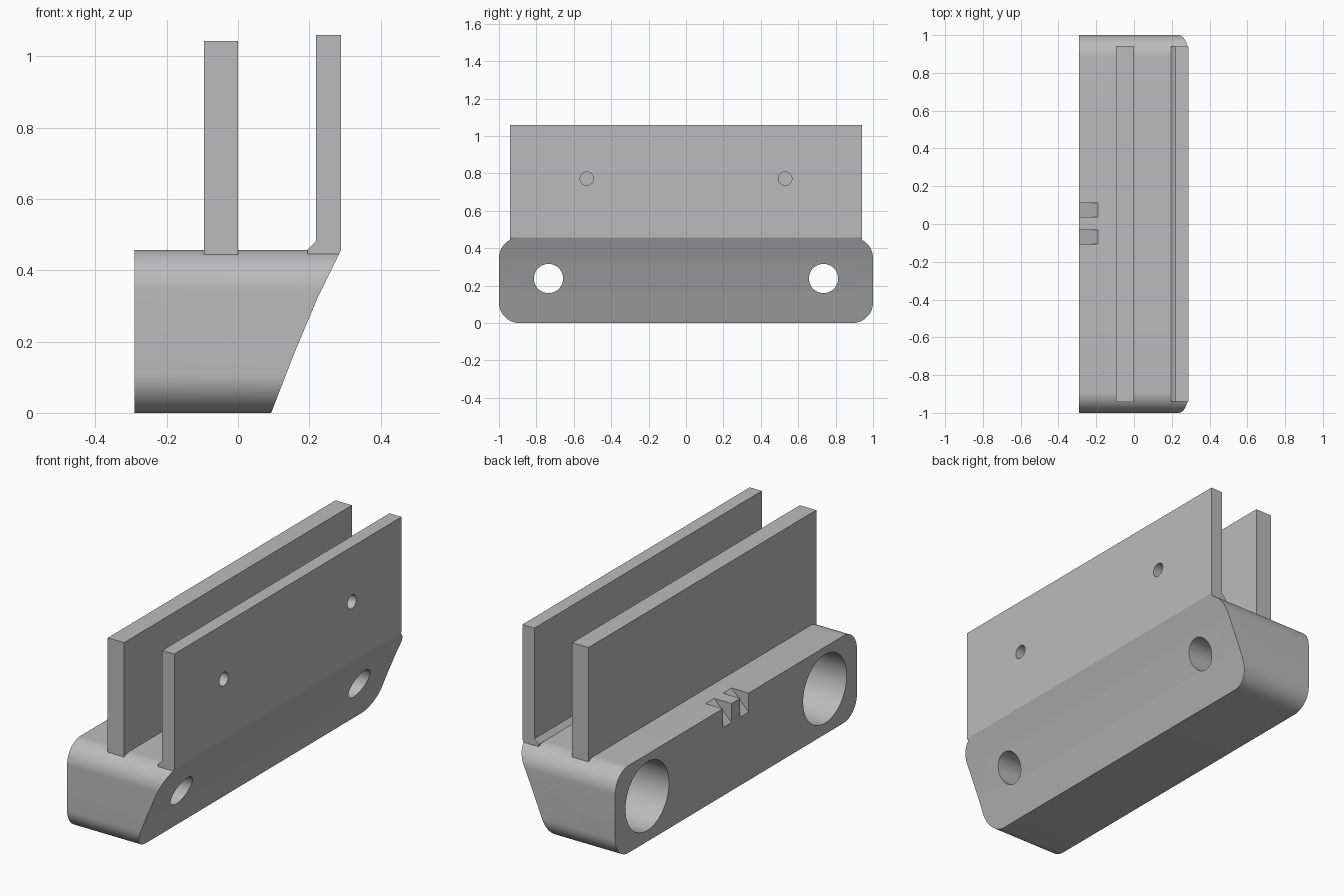
import bpy, bmesh
from math import sin, cos, pi
from mathutils import Vector

if "Cube" in bpy.data.objects:
    bpy.data.objects.remove(bpy.data.objects["Cube"], do_unlink=True)

grey = bpy.data.materials.new("plain_grey")
grey.use_nodes = True
grey.diffuse_color = (0.5, 0.5, 0.5, 1)
grey.node_tree.nodes["Principled BSDF"].inputs["Base Color"].default_value = (0.5, 0.5, 0.5, 1)


def prism(name, points, axis, start, end):
    """Extrude a closed 2D outline along x (points are y, z) or y (points are x, z)."""
    place = (lambda a, b: (start, a, b)) if axis == "x" else (lambda a, b: (a, start, b))
    move = Vector((end - start, 0, 0) if axis == "x" else (0, end - start, 0))
    bm = bmesh.new()
    face = bm.faces.new([bm.verts.new(place(a, b)) for a, b in points])
    out = bmesh.ops.extrude_face_region(bm, geom=[face])
    verts = [g for g in out["geom"] if isinstance(g, bmesh.types.BMVert)]
    bmesh.ops.translate(bm, verts=verts, vec=move)
    bmesh.ops.recalc_face_normals(bm, faces=bm.faces)
    mesh = bpy.data.meshes.new(name)
    bm.to_mesh(mesh)
    bm.free()
    mesh.materials.append(grey)
    obj = bpy.data.objects.new(name, mesh)
    bpy.context.collection.objects.link(obj)
    return obj


def circle(y, z, r, n=64):
    return [(y + r * cos(2 * pi * i / n), z + r * sin(2 * pi * i / n)) for i in range(n)]


def rounded_rect(half, height, r, n=16):
    points = []
    corners = [(half - r, height - r), (r - half, height - r), (r - half, r), (half - r, r)]
    for k, (cy, cz) in enumerate(corners):
        for i in range(n + 1):
            a = pi / 2 * (k + i / n)
            points.append((cy + r * cos(a), cz + r * sin(a)))
    return points


def boolean(target, tool, operation="DIFFERENCE"):
    tool.hide_render = True
    mod = target.modifiers.new("cut", "BOOLEAN")
    mod.object, mod.operation, mod.solver = tool, operation, "EXACT"
    bpy.context.view_layer.objects.active = target
    bpy.ops.object.modifier_apply(modifier=mod.name)
    bpy.data.objects.remove(tool, do_unlink=True)


# Base block with rounded ends and a gently curved sloping face
TOP = 0.457
base = prism("base_block", rounded_rect(1.0, TOP, 0.11), "x", -0.29, 0.4)
slope = [(-0.5, -0.1), (0.055, -0.1), (0.093, 0), (0.157, 0.165), (0.222, 0.32),
         (0.289, TOP), (0.34, 0.56), (-0.5, 0.56)]
boolean(base, prism("slope_tool", slope, "y", -1.2, 1.2), "INTERSECT")

# Bolt holes with wide counterbores on the flat side
for y in (-0.735, 0.735):
    boolean(base, prism("counterbore_tool", circle(y, 0.238, 0.18), "x", -0.4, 0.03))
    boolean(base, prism("bolt_hole_tool", circle(y, 0.238, 0.078), "x", -0.1, 0.5))

# Two wedge notches on the top edge of the flat side
wedge = [(-0.19, TOP), (-0.29, TOP - 0.1), (-0.34, TOP - 0.15), (-0.34, 0.6), (-0.19, 0.6)]
for y in (-0.105, 0.038):
    boolean(base, prism("notch_tool", wedge, "y", y, y + 0.072))

# Inner upright plate
inner = prism("inner_plate", [(-0.095, 0.42), (0, 0.42), (0, 1.043), (-0.095, 1.043)],
              "y", -0.942, 0.942)

# Outer upright plate with a chamfered foot and two pin holes
outer = prism("outer_plate", [(0.195, 0.41), (0.262, 0.41), (0.289, TOP), (0.289, 1.06),
                              (0.219, 1.06), (0.219, 0.481), (0.195, TOP)], "y", -0.94, 0.94)
for y in (-0.53, 0.53):
    boolean(outer, prism("pin_hole_tool", circle(y, 0.772, 0.036, 32), "x", 0.1, 0.4))

# Smooth the curves, keep the edges sharp
bpy.ops.object.select_all(action="DESELECT")
for obj in (base, inner, outer):
    obj.select_set(True)
bpy.context.view_layer.objects.active = base
bpy.ops.object.shade_smooth_by_angle(angle=0.5)
